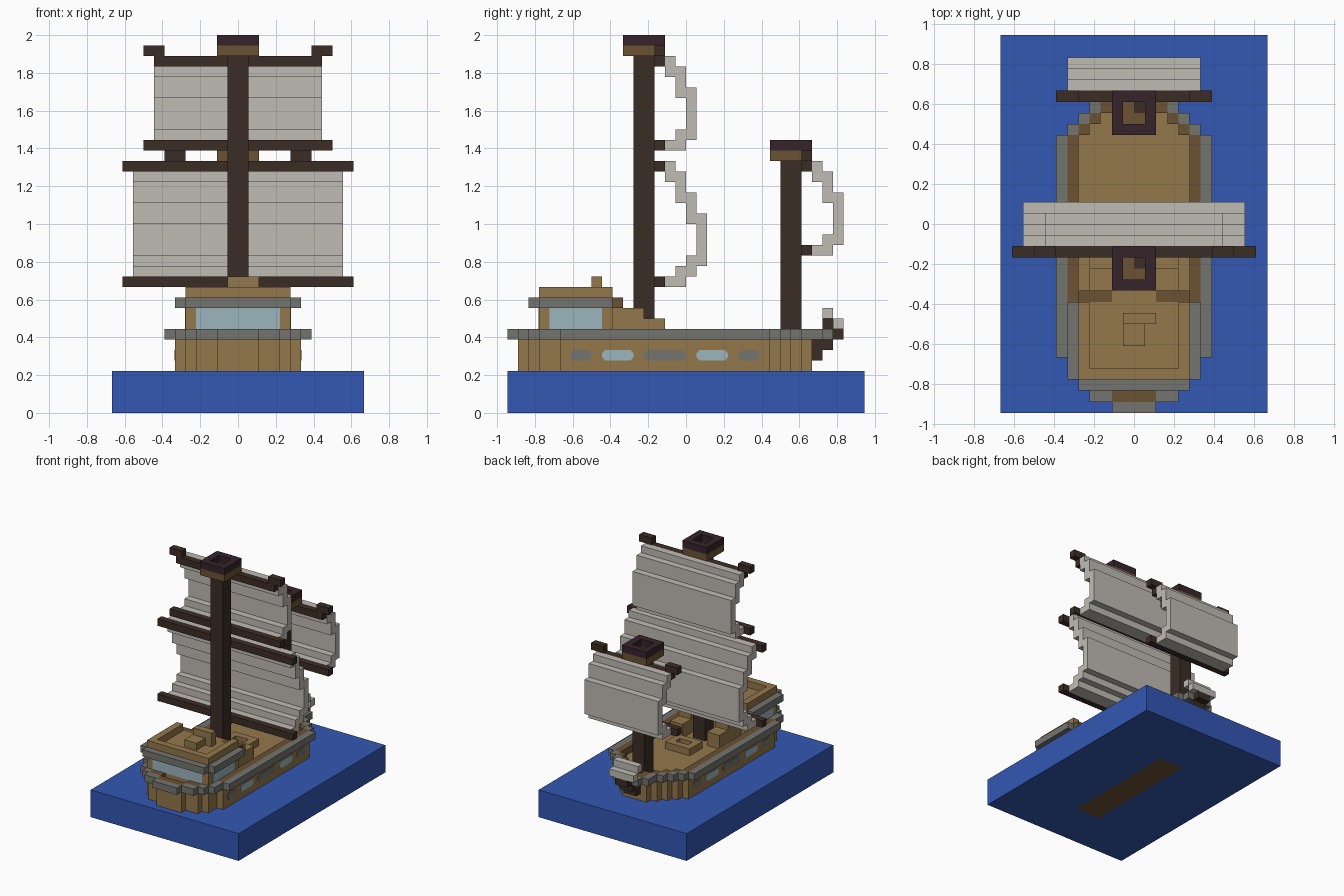
import bpy, bmesh
from mathutils import Vector

cube = bpy.data.objects.get("Cube")
if cube:
    bpy.data.objects.remove(cube, do_unlink=True)

V = 1 / 18  # edge of one block


def material(name, hex_code):
    def lin(c):
        return c / 12.92 if c <= 0.04045 else ((c + 0.055) / 1.055) ** 2.4
    col = [lin(b / 255) for b in bytes.fromhex(hex_code)] + [1]
    m = bpy.data.materials.new(name)
    m.use_nodes = True
    m.diffuse_color = col
    bsdf = next(n for n in m.node_tree.nodes if n.type == "BSDF_PRINCIPLED")
    bsdf.inputs["Base Color"].default_value = col
    bsdf.inputs["Roughness"].default_value = 0.9
    return m


WATER = material("sea blue", "3357B3")
WOOD = material("light wood", "94784C")
BROWN = material("brown wood", "6B5133")
DARK = material("dark wood", "3B2D25")
MAROON = material("dark maroon", "36242B")
GREY = material("rail grey", "747470")
GLASS = material("window blue", "9CB6BE")
CLOTH = material("sail cloth", "C0BBB4")


def finish(name, bm, *mats):
    me = bpy.data.meshes.new(name)
    bm.to_mesh(me)
    bm.free()
    for m in mats:
        me.materials.append(m)
    ob = bpy.data.objects.new(name, me)
    bpy.context.collection.objects.link(ob)
    return ob


def add_box(bm, x0, x1, y0, y1, z0, z1):
    made = bmesh.ops.create_cube(bm, size=1)["verts"]
    for v in made:
        v.co = Vector(((x0, x1)[v.co.x > 0], (y0, y1)[v.co.y > 0], (z0, z1)[v.co.z > 0])) * V


def part(name, mat, *boxes):
    bm = bmesh.new()
    for b in boxes:
        add_box(bm, *b)
    return finish(name, bm, mat)


def pair(x0, x1, *rest):
    """A box and its mirror image across x = 0."""
    return [(x0, x1, *rest), (-x1, -x0, *rest)]


def erode(plan):
    """Shrink a plan of half widths per row by one block."""
    out = {y: min(w - 1, plan.get(y - 1, 0), plan.get(y + 1, 0)) for y, w in plan.items()}
    return {y: w for y, w in out.items() if w > 0}


def runs(plan, inner, z0, z1):
    """Boxes filling a plan, minus an inner plan, joining equal rows."""
    boxes, rows, i = [], sorted(plan), 0
    while i < len(rows):
        y, j = rows[i], i
        key = (plan[y], inner.get(y, 0))
        while j < len(rows) and (plan[rows[j]], inner.get(rows[j], 0)) == key:
            j += 1
        y1 = rows[j - 1] + 1
        if key[1]:
            boxes += pair(key[1], key[0], y, y1, z0, z1)
        else:
            boxes.append((-key[0], key[0], y, y1, z0, z1))
        i = j
    return boxes


# Block of sea with the keel showing through its underside
bm = bmesh.new()
add_box(bm, -12, 12, -17, 17, 0, 4)
for axis, at in ((0, -2), (0, 2), (1, -10), (1, 8)):
    co, no = Vector(), Vector()
    co[axis], no[axis] = at * V, 1
    bmesh.ops.bisect_plane(bm, geom=bm.verts[:] + bm.edges[:] + bm.faces[:],
                           plane_co=co, plane_no=no)
for f in bm.faces:
    c = f.calc_center_median() / V
    f.material_index = int(c.z < 0.1 and abs(c.x) < 2 and -10 < c.y < 8)
finish("sea_block", bm, WATER, BROWN)

# Hull, bulwark and rail from one stepped plan
plan = {-17: 2, -16: 4, -15: 5, -14: 6, -13: 6}
plan.update({y: 7 for y in range(-12, 8)})
plan.update({8: 6, 9: 5, 10: 4, 11: 3, 12: 3, 13: 2})
hull = erode(plan)
deck = erode(hull)
part("rail", GREY, *runs(plan, hull, 7, 8))
part("bulwark", BROWN, *runs(hull, deck, 7, 8))
part("hull", WOOD, *runs({y: w for y, w in hull.items() if y < 12}, {}, 4, 7))

# Stem and figurehead at the bow
part("bow_stem", DARK, (-1, 1, 12, 13, 5, 7), (-1, 1, 13, 14, 6, 7),
     (-1, 1, 14, 15, 7, 8), (-1, 1, 13, 14, 8, 9))
part("figurehead", CLOTH, (-2, 2, 14, 15, 8, 9), (-2, 2, 13, 14, 9, 10))


# Ports along the hull, as thin plates with cut corners
def port(name, mat, side, y0, y1):
    z0, z1, c, t = 5, 6, 0.3, 0.1
    outline = [(y0 + c, z0), (y1 - c, z0), (y1, z0 + c), (y1, z1 - c),
               (y1 - c, z1), (y0 + c, z1), (y0, z1 - c), (y0, z0 + c)]
    b = bmesh.new()
    face = b.faces.new([b.verts.new(Vector((side * 5.95, y, z)) * V) for y, z in outline])
    ext = bmesh.ops.extrude_face_region(b, geom=[face])
    for v in ext["geom"]:
        if isinstance(v, bmesh.types.BMVert):
            v.co.x += side * t * V
    bmesh.ops.recalc_face_normals(b, faces=b.faces[:])
    finish(name, b, mat)


for side, label in ((1, "left"), (-1, "right")):
    for i, (y0, y1) in enumerate(((-11, -9), (-8, -5), (-4, 0), (1, 4), (5, 7))):
        port(f"hull_port_{label}_{i + 1}", GLASS if i % 2 else GREY, side, y0, y1)

# Stern cabin with windows, upper rail and roof rim
part("cabin", WOOD, (-5, 5, -14, -7, 7, 11), (-5, 5, -14, -13, 11, 12),
     *pair(4, 5, -13, -7, 11, 12))
part("cabin_windows", GLASS, (-4, 4, -14.06, -13.95, 8, 10),
     *pair(4.95, 5.06, -13, -8, 8, 10))
part("cabin_rail", GREY, (-5, 5, -15, -14, 10, 11), *pair(5, 6, -14, -7, 10, 11))
part("cabin_beam", BROWN, *pair(2, 5, -7, -6, 10, 11))
part("cabin_step", WOOD, (-2, 2, -7, -6, 10, 11))
part("helm", WOOD, (-1, 2, -9, -8, 11, 13), (-1, 1, -11, -9, 11, 12))

# Stairs down to the deck and the deck hatch
part("stairs", WOOD, *pair(2, 4, -7, -2, 7, 9), *pair(2, 4, -7, -4, 9, 10))
part("deck_hatch", WOOD, *pair(1, 2, -1, 2, 7, 8), (-1, 1, -1, 0, 7, 8), (-1, 1, 1, 2, 7, 8))


def mast(prefix, y, top):
    part(prefix + "_mast", DARK, (-1, 1, y - 1, y + 1, 7, top))
    part(prefix + "_nest_floor", BROWN, (-2, 2, y - 2, y + 2, top, top + 1))
    part(prefix + "_nest_wall", MAROON, *pair(1, 2, y - 2, y + 2, top + 1, top + 2),
         (-1, 1, y - 2, y - 1, top + 1, top + 2), (-1, 1, y + 1, y + 2, top + 1, top + 2))
    part(prefix + "_nest_opening", DARK, (0, 1, y, y + 1, top + 0.95, top + 1.05))


def yard(name, half, y, z, tips=False):
    boxes = [(-half, half, y, y + 1, z, z + 1)]
    if tips:
        boxes += pair(half - 1, half + 1, y, y + 1, z + 1, z + 2)
    part(name, DARK, *boxes)


def sail(name, half, y, z, steps):
    """Stack of layers (back, front, height) making a billowing sheet."""
    boxes = []
    for back, front, h in steps:
        boxes.append((-half, half, y + back, y + front, z, z + h))
        z += h
    part(name, CLOTH, *boxes)


small = [(0, 2, 1), (1, 3, 1), (2, 3, 3), (1, 3, 1), (1, 2, 1), (0, 2, 1), (0, 1, 1)]
large = [(0, 2, 1), (1, 3, 1), (2, 4, 1), (3, 4, 3), (2, 4, 1), (2, 3, 1),
         (1, 3, 1), (1, 2, 1), (0, 2, 1), (0, 1, 1)]

# Main mast with two sails
mast("main", -4, 34)
yard("main_lower_yard", 11, -3, 12)
yard("main_middle_yard", 11, -3, 23)
yard("topsail_lower_yard", 9, -3, 25)
yard("topsail_upper_yard", 8, -3, 33, tips=True)
sail("main_sail", 10, -2, 12, large)
sail("top_sail", 8, -2, 25, small)

# Fore mast with one sail
mast("fore", 10, 24)
yard("fore_lower_yard", 7, 11, 15)
yard("fore_upper_yard", 6, 11, 23, tips=True)
sail("fore_sail", 6, 12, 15, small)
